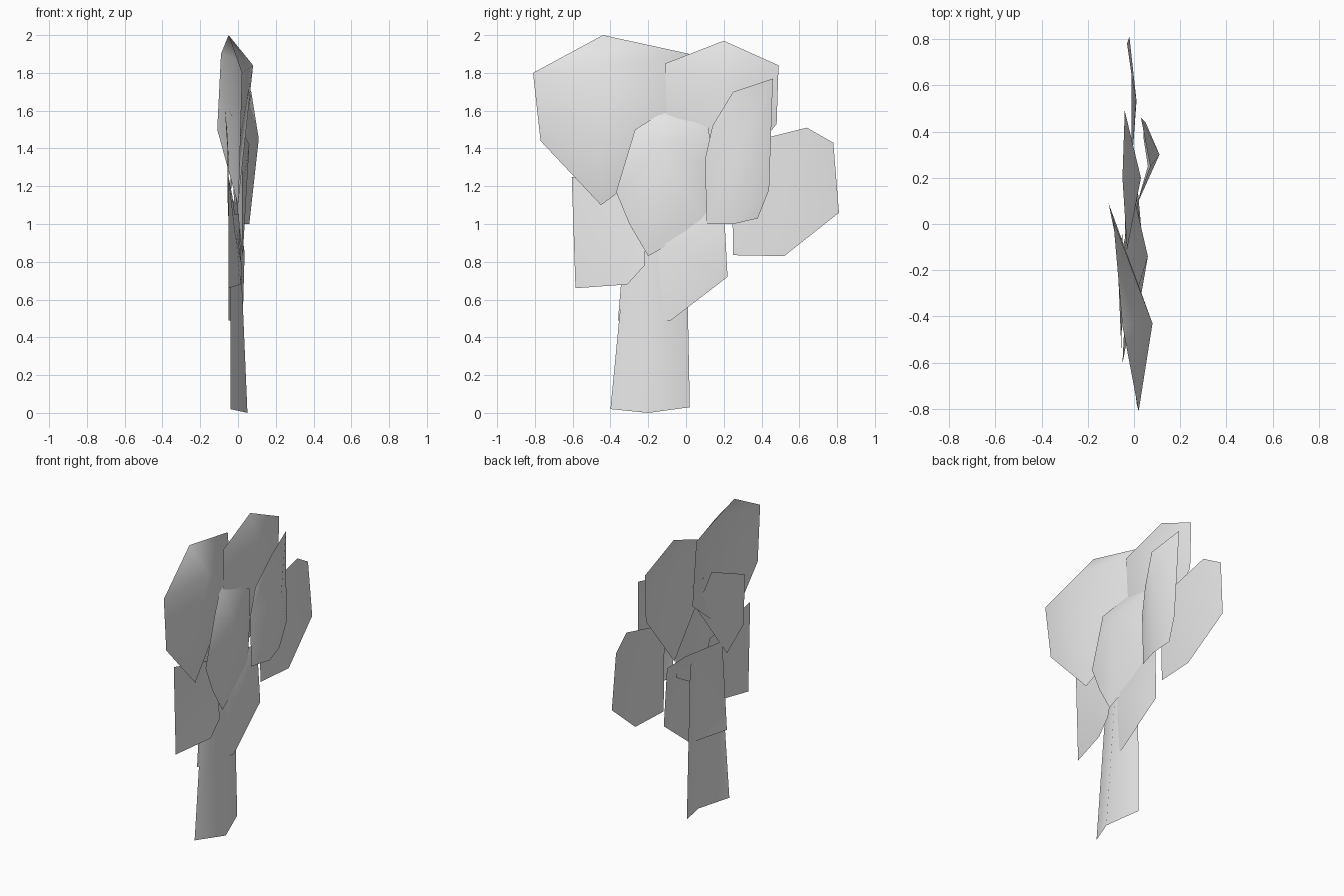
import bpy
import math

cube = bpy.data.objects.get("Cube")
if cube:
    bpy.data.objects.remove(cube, do_unlink=True)

grey = bpy.data.materials.new("light_grey")
grey.use_nodes = True
tone = (0.8, 0.8, 0.8, 1)
grey.diffuse_color = tone
grey.node_tree.nodes["Principled BSDF"].inputs["Base Color"].default_value = tone


def make_sheet(name, points, faces):
    """Create one thin smooth-shaded sheet."""
    mesh = bpy.data.meshes.new(name)
    mesh.from_pydata(points, [], faces)
    mesh.materials.append(grey)
    sheet = bpy.data.objects.new(name, mesh)
    bpy.context.collection.objects.link(sheet)
    bpy.ops.object.select_all(action="DESELECT")
    bpy.context.view_layer.objects.active = sheet
    sheet.select_set(True)
    bpy.ops.object.shade_smooth_by_angle(angle=math.radians(60))
    return sheet


def bulged_leaf(name, centre, outline):
    """Fan from a raised centre; outline runs counter-clockwise seen from +x."""
    count = len(outline)
    faces = [(0, i + 1, (i + 1) % count + 1) for i in range(count)]
    return make_sheet(name, [centre] + outline, faces)


def folded_sheet(name, *columns):
    """Join columns of points, each running upward, ordered from -y to +y."""
    rows = len(columns[0])
    points = [point for column in columns for point in column]
    faces = [(c * rows + r, (c + 1) * rows + r, (c + 1) * rows + r + 1, c * rows + r + 1)
             for c in range(len(columns) - 1) for r in range(rows - 1)]
    return make_sheet(name, points, faces)


# Folded trunk
folded_sheet("trunk",
             [(-.04, -.4, .02), (-.04, -.3, 1.05)],
             [(.05, -.2, 0), (.005, -.16, 1.05)],
             [(-.02, .02, .03), (-.03, 0, 1.05)])

# Large upper front leaf
bulged_leaf("upper_front_leaf", (.08, -.43, 1.84), [
    (-.05, -.44, 2), (.02, -.81, 1.8), (.01, -.77, 1.44),
    (0, -.45, 1.1), (-.11, .09, 1.5), (-.09, .02, 1.9)])

# Upper back leaf
bulged_leaf("upper_back_leaf", (.03, .2, 1.76), [
    (-.05, .2, 1.97), (-.03, -.11, 1.85), (-.04, -.1, 1.5),
    (-.04, .18, 1.15), (-.04, .48, 1.53), (-.04, .49, 1.84)])

# Central leaf
bulged_leaf("central_leaf", (.06, -.14, 1.42), [
    (-.05, -.11, 1.6), (.02, -.27, 1.5), (.02, -.37, 1.17), (.02, -.3, 1),
    (.025, -.2, .83), (0, .1, 1), (-.01, .14, 1.3), (0, .12, 1.51)])

# Curved leaf in front of the upper back leaf
folded_sheet("curved_leaf",
             [(.02, .11, 1.0), (.02, .1, 1.34), (.03, .14, 1.52)],
             [(.06, .25, 1.0), (.11, .3, 1.45), (.07, .25, 1.7)],
             [(.04, .38, 1.03), (.05, .44, 1.18), (.03, .46, 1.77)])

# Outer back leaf
bulged_leaf("outer_back_leaf", (.01, .54, 1.2), [
    (-.01, .64, 1.51), (-.01, .24, 1.41), (-.01, .25, .835),
    (.01, .52, .83), (-.02, .81, 1.06), (-.03, .78, 1.43)])

# Low leaf crossing the trunk
bulged_leaf("lower_leaf", (.035, -.06, .85), [
    (-.05, -.31, 1.1), (-.05, -.36, .49), (.025, -.08, .49),
    (.01, .22, .72), (0, .2, 1.1), (-.03, .05, 1.13)])

# Low front leaf
bulged_leaf("lower_front_leaf", (-.015, -.42, .95), [
    (-.05, -.605, 1.25), (-.05, -.585, .66), (.015, -.31, .68),
    (.02, -.22, .78), (-.03, -.2, 1.15)])

# Rear leaf tucked behind the crown
bulged_leaf("rear_leaf", (-.05, -.3, 1.3), [
    (-.07, -.17, 1.62), (-.055, -.54, 1.46), (-.055, -.53, 1.13),
    (-.05, -.36, 1), (-.05, -.04, 1.42)])
